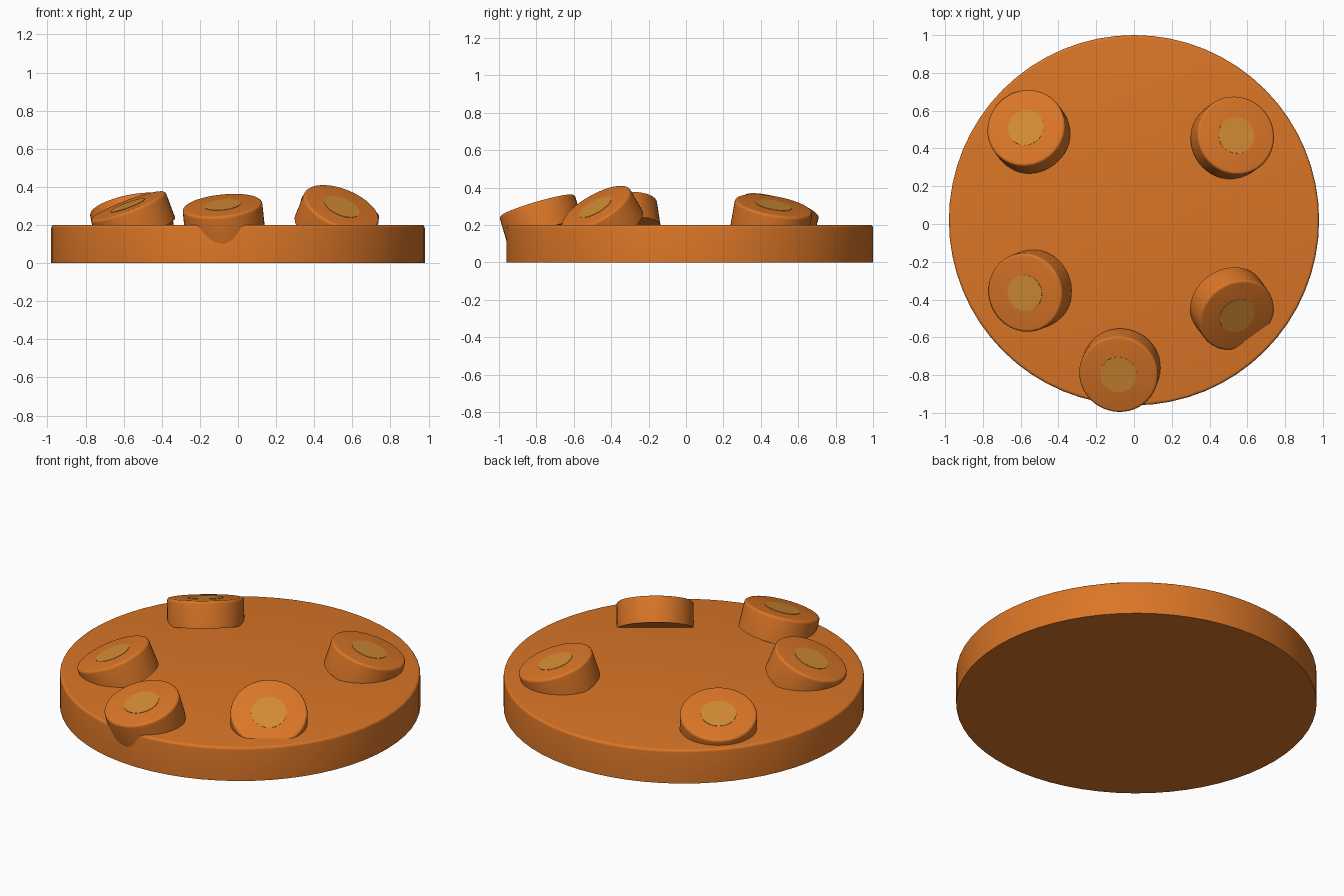
import bpy
import math
from mathutils import Vector

cube = bpy.data.objects.get("Cube")
if cube:
    bpy.data.objects.remove(cube, do_unlink=True)


def make_material(name, colour):
    mat = bpy.data.materials.new(name)
    mat.use_nodes = True
    mat.diffuse_color = (*colour, 1)
    mat.node_tree.nodes["Principled BSDF"].inputs["Base Color"].default_value = (*colour, 1)
    return mat


orange = make_material("warm orange", (0.70, 0.18, 0.02))
amber = make_material("amber", (0.65, 0.26, 0.035))


def turned(name, profile, sides, mat, location, normal=(0, 0, 1)):
    """Spin a radius/height profile into a closed solid whose axis follows normal."""
    verts = [(r * math.cos(a), r * math.sin(a), z)
             for r, z in profile
             for a in (math.tau * i / sides for i in range(sides))]
    faces = [tuple(reversed(range(sides)))]
    for k in range(len(profile) - 1):
        for i in range(sides):
            j = (i + 1) % sides
            faces.append((k * sides + i, k * sides + j,
                          (k + 1) * sides + j, (k + 1) * sides + i))
    top = (len(profile) - 1) * sides
    faces.append(tuple(range(top, top + sides)))
    mesh = bpy.data.meshes.new(name)
    mesh.from_pydata(verts, [], faces)
    mesh.materials.append(mat)
    obj = bpy.data.objects.new(name, mesh)
    bpy.context.collection.objects.link(obj)
    obj.location = location
    obj.rotation_mode = 'QUATERNION'
    obj.rotation_quaternion = Vector((0, 0, 1)).rotation_difference(Vector(normal))
    bpy.ops.object.select_all(action='DESELECT')
    obj.select_set(True)
    bpy.context.view_layer.objects.active = obj
    bpy.ops.object.shade_smooth_by_angle(angle=math.radians(35))
    return obj


def rounded_rim(radius, top, size, steps=4):
    """Quarter-round profile points from the side wall to the top face."""
    angles = [math.pi / 2 * i / steps for i in range(steps + 1)]
    return [(radius - size + size * math.cos(a), top - size + size * math.sin(a))
            for a in angles]


# Round base plate
turned("base_plate", [(0.98, 0)] + rounded_rim(0.98, 0.2, 0.015), 64, orange, (0, 0.02, 0))

# Tilted buttons: name, centre on the plate, sideways lean of the axis
HALF = 0.075
buttons = [
    ("back_right", (-0.558, 0.49), (-0.20, 0.27)),
    ("back_left", (0.522, 0.457), (0.25, 0.17)),
    ("front_right", (-0.552, -0.354), (-0.35, -0.14)),
    ("front_left", (0.52, -0.45), (0.335, -0.468)),
    ("front_middle", (-0.075, -0.776), (-0.10, -0.28)),
]
for name, (x, y), (nx, ny) in buttons:
    normal = Vector((nx, ny, math.sqrt(1 - nx * nx - ny * ny)))
    centre = Vector((x, y, 0.233))
    turned(name + "_button", [(0.21, -HALF)] + rounded_rim(0.21, HALF, 0.015),
           48, orange, centre, normal)
    # Thin amber spot in the middle of the button top
    turned(name + "_spot", [(0.097, 0), (0.097, 0.002)], 32, amber,
           centre + normal * HALF, normal)
